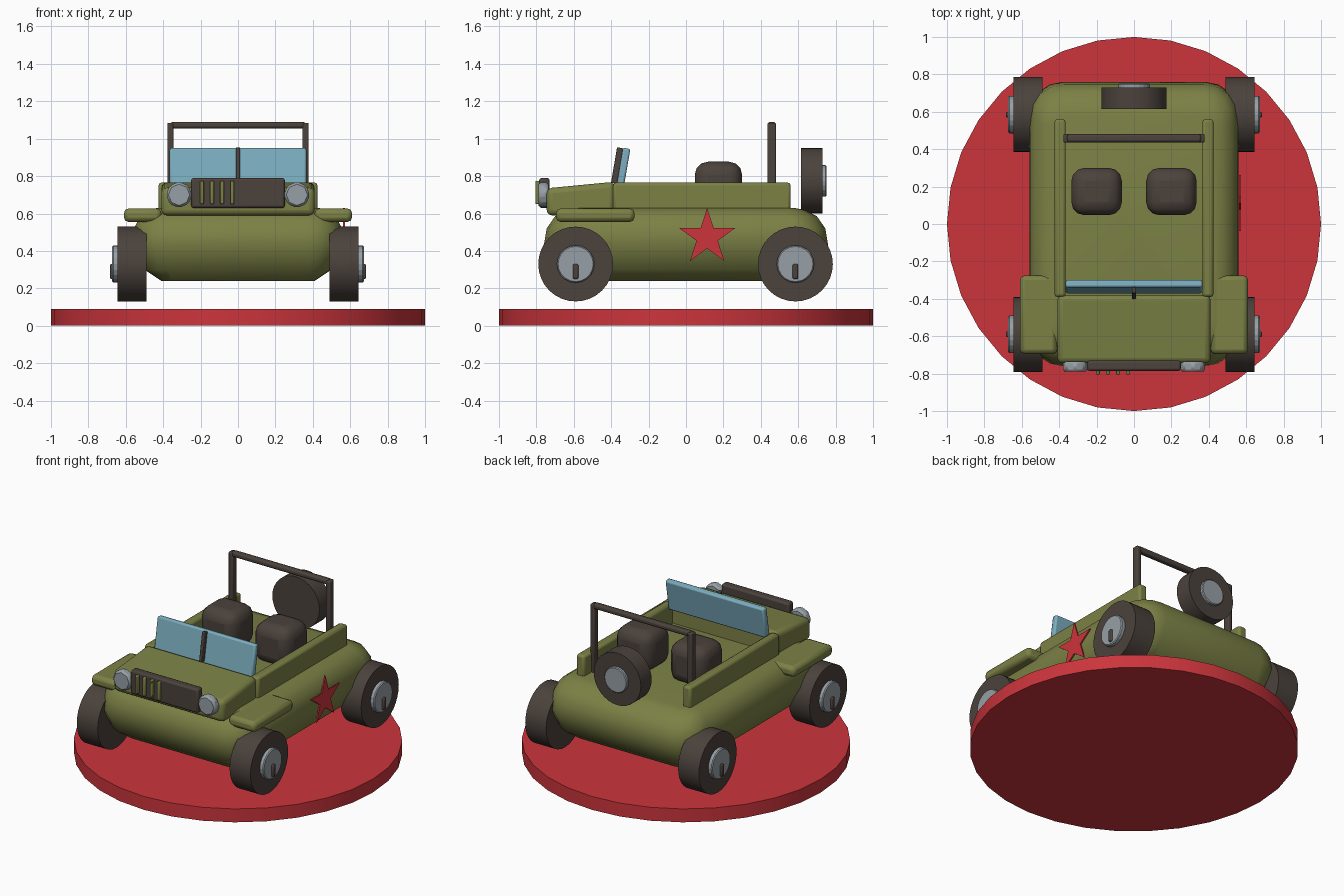
import bpy, bmesh, math
from mathutils import Matrix, Vector

cube = bpy.data.objects.get("Cube")
if cube:
    bpy.data.objects.remove(cube)


def material(name, rgb):
    m = bpy.data.materials.new(name)
    m.use_nodes = True
    m.diffuse_color = (*rgb, 1)
    m.node_tree.nodes["Principled BSDF"].inputs["Base Color"].default_value = (*rgb, 1)
    return m


GREEN = material("olive green", (0.20, 0.22, 0.06))
DARK = material("dark rubber", (0.07, 0.054, 0.045))
METAL = material("grey metal", (0.31, 0.35, 0.38))
GLASS = material("blue glass", (0.20, 0.42, 0.52))
RED = material("red", (0.60, 0.035, 0.045))


def finish(name, bm, mat, bevel=0, segments=2, smooth=30):
    bmesh.ops.recalc_face_normals(bm, faces=bm.faces)
    mesh = bpy.data.meshes.new(name)
    bm.to_mesh(mesh)
    bm.free()
    mesh.materials.append(mat)
    ob = bpy.data.objects.new(name, mesh)
    bpy.context.collection.objects.link(ob)
    if bevel:
        mod = ob.modifiers.new("Bevel", 'BEVEL')
        mod.width, mod.segments = bevel, segments
    bpy.ops.object.select_all(action='DESELECT')
    ob.select_set(True)
    bpy.context.view_layer.objects.active = ob
    if smooth:
        bpy.ops.object.shade_smooth_by_angle(angle=math.radians(smooth))
    return ob


def box(name, x, y, z, mat, bevel=0, segments=2, tilt=0, front_drop=0):
    """Box from (min, max) ranges, leaning back by tilt, front top edge lowered."""
    bm = bmesh.new()
    bmesh.ops.create_cube(bm, size=1)
    size = [r[1] - r[0] for r in (x, y, z)]
    mid = [(r[1] + r[0]) / 2 for r in (x, y, z)]
    for v in bm.verts:
        if v.co.y < 0 < v.co.z:
            v.co.z -= front_drop / size[2]
    bmesh.ops.transform(bm, verts=bm.verts, matrix=Matrix.Translation(mid)
                        @ Matrix.Rotation(tilt, 4, 'X') @ Matrix.Diagonal((*size, 1)))
    return finish(name, bm, mat, bevel, segments)


def disc(name, centre, radius, depth, axis, mat, sides=32, bevel=0):
    bm = bmesh.new()
    bmesh.ops.create_cone(bm, cap_ends=True, segments=sides, radius1=radius,
                          radius2=radius, depth=depth)
    turn = {'X': Matrix.Rotation(math.pi / 2, 4, 'Y'),
            'Y': Matrix.Rotation(math.pi / 2, 4, 'X'), 'Z': Matrix()}[axis]
    bmesh.ops.transform(bm, verts=bm.verts, matrix=Matrix.Translation(centre) @ turn)
    return finish(name, bm, mat, bevel, 1, 15)


# Display base
disc("display_base", (0, 0, 0.045), 1, 0.09, 'Z', RED)

# Body: rounded rectangles stacked by height (z, half width, half length, corner)
bm = bmesh.new()
rings = []
for z, hx, hy, r in ((0.24, 0.41, 0.62, 0.06), (0.30, 0.50, 0.70, 0.12),
                     (0.43, 0.56, 0.76, 0.18), (0.52, 0.555, 0.745, 0.18),
                     (0.585, 0.525, 0.70, 0.15), (0.62, 0.475, 0.63, 0.10),
                     (0.63, 0.43, 0.58, 0.06)):
    ring = []
    for quarter, (sx, sy) in enumerate(((1, 1), (-1, 1), (-1, -1), (1, -1))):
        for step in range(5):
            a = math.radians(quarter * 90 + step * 22.5)
            ring.append(bm.verts.new((sx * (hx - r) + r * math.cos(a),
                                      sy * (hy - r) + r * math.sin(a), z)))
    rings.append(ring)
for low, high in zip(rings, rings[1:]):
    for i in range(len(low)):
        j = (i + 1) % len(low)
        bm.faces.new((low[i], low[j], high[j], high[i]))
bm.faces.new(rings[0])
bm.faces.new(rings[-1])
finish("body", bm, GREEN, smooth=35)

# Hood
box("hood", (-0.41, 0.41), (-0.745, -0.38), (0.59, 0.77), GREEN, 0.03, 3, front_drop=0.035)

# Paired parts
for s, side in ((1, "left"), (-1, "right")):
    def span(a, b):
        return tuple(sorted((s * a, s * b)))

    box(side + "_side_rail", span(0.365, 0.425), (-0.39, 0.56), (0.60, 0.765), GREEN, 0.015)
    box(side + "_fender", span(0.41, 0.61), (-0.695, -0.275), (0.555, 0.627), GREEN, 0.025)
    box(side + "_seat", span(0.065, 0.335), (0.047, 0.30), (0.61, 0.877), DARK, 0.07, 3)
    box(side + "_roll_post", span(0.345, 0.378), (0.435, 0.482), (0.62, 1.085), DARK, 0.008)
    disc(side + "_headlight", (s * 0.315, -0.762, 0.70), 0.07, 0.055, 'Y', METAL, 8, 0.012)
    for y, end in ((-0.59, "front"), (0.585, "rear")):
        name = f"{side}_{end}_"
        disc(name + "wheel", (s * 0.568, y, 0.33), 0.20, 0.155, 'X', DARK)
        disc(name + "hub", (s * 0.65, y, 0.33), 0.10, 0.045, 'X', METAL, 20, 0.006)
        box(name + "hub_lever", span(0.66, 0.685), (y - 0.015, y + 0.015),
            (0.25, 0.33), DARK, 0.008)

# Roll bar top
box("roll_bar", (-0.36, 0.36), (0.437, 0.48), (1.055, 1.09), DARK, 0.012)

# Windshield with its centre strut
box("windshield", (-0.365, 0.365), (-0.355, -0.315), (0.74, 0.95), GLASS, 0.01, tilt=-0.17)
box("windshield_strut", (-0.011, 0.011), (-0.385, -0.352), (0.76, 0.953), DARK, 0.005, tilt=-0.17)

# Grille with slats on one side
box("grille", (-0.25, 0.25), (-0.785, -0.73), (0.63, 0.79), DARK, 0.012)
for i in range(4):
    x = -0.193 + i * 0.054
    box(f"grille_slat_{i + 1}", (x - 0.01, x + 0.01), (-0.805, -0.77), (0.65, 0.775), GREEN, 0.006)

# Spare wheel on the tail
disc("spare_wheel", (0, 0.672, 0.775), 0.175, 0.115, 'Y', DARK)
disc("spare_hub", (0, 0.735, 0.775), 0.085, 0.03, 'Y', METAL, 20, 0.005)

# Star badge on the left flank
bm = bmesh.new()
points = []
for i in range(10):
    r = 0.06 if i % 2 else 0.157
    a = math.radians(90 + 36 * i)
    points.append(bm.verts.new((0.562, 0.113 + r * math.cos(a), 0.473 + r * math.sin(a))))
face = bm.faces.new(points)
made = bmesh.ops.extrude_face_region(bm, geom=[face])["geom"]
bmesh.ops.translate(bm, vec=Vector((0.009, 0, 0)),
                    verts=[g for g in made if isinstance(g, bmesh.types.BMVert)])
finish("star_badge", bm, RED, smooth=0)
